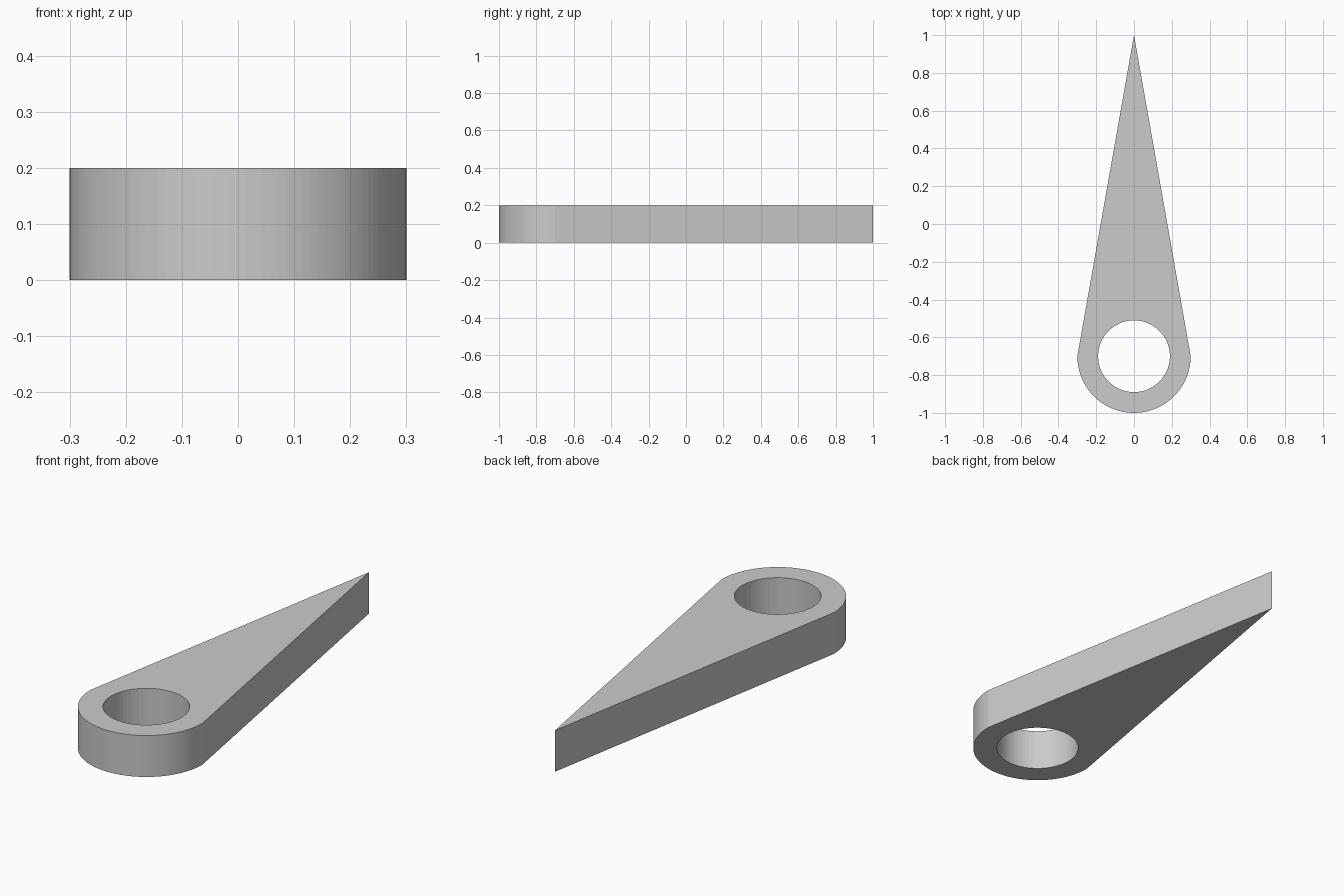
import bpy, bmesh
from math import sin, cos, pi
from mathutils import Vector

if "Cube" in bpy.data.objects:
    bpy.data.objects.remove(bpy.data.objects["Cube"])

THICK, CENTRE_Y, OUTER, HOLE, SEGMENTS = 0.2, -0.7, 0.3, 0.19, 64

# Plain grey material
grey = bpy.data.materials.new("plain grey")
grey.use_nodes = True
colour = (0.6, 0.6, 0.6, 1)
grey.diffuse_color = colour
grey.node_tree.nodes["Principled BSDF"].inputs["Base Color"].default_value = colour


def arc(radius, start, sweep, count):
    """Points on an arc around the eye of the pointer."""
    angles = [start + sweep * i / SEGMENTS for i in range(count)]
    return [Vector((radius * cos(a), CENTRE_Y + radius * sin(a), 0)) for a in angles]


def closed_loop(bm, points):
    verts = [bm.verts.new(p) for p in points]
    return [bm.edges.new((v, verts[i - 1])) for i, v in enumerate(verts)]


bm = bmesh.new()

# Teardrop outline: rounded front end, straight sides meeting at the tip
outline = arc(OUTER, pi, pi, SEGMENTS + 1) + [Vector((0, 1, 0))]
edges = closed_loop(bm, outline)

# Round eye
edges += closed_loop(bm, arc(HOLE, 0, 2 * pi, SEGMENTS))

# Fill between the two loops and raise to full thickness
bmesh.ops.triangle_fill(bm, edges=edges, use_beauty=True, normal=(0, 0, 1))
raised = bmesh.ops.extrude_face_region(bm, geom=bm.faces[:], use_keep_orig=True)
top = [g for g in raised["geom"] if isinstance(g, bmesh.types.BMVert)]
bmesh.ops.translate(bm, verts=top, vec=(0, 0, THICK))
bmesh.ops.recalc_face_normals(bm, faces=bm.faces[:])

mesh = bpy.data.meshes.new("pointer")
bm.to_mesh(mesh)
bm.free()
mesh.materials.append(grey)
pointer = bpy.data.objects.new("pointer", mesh)
bpy.context.collection.objects.link(pointer)
